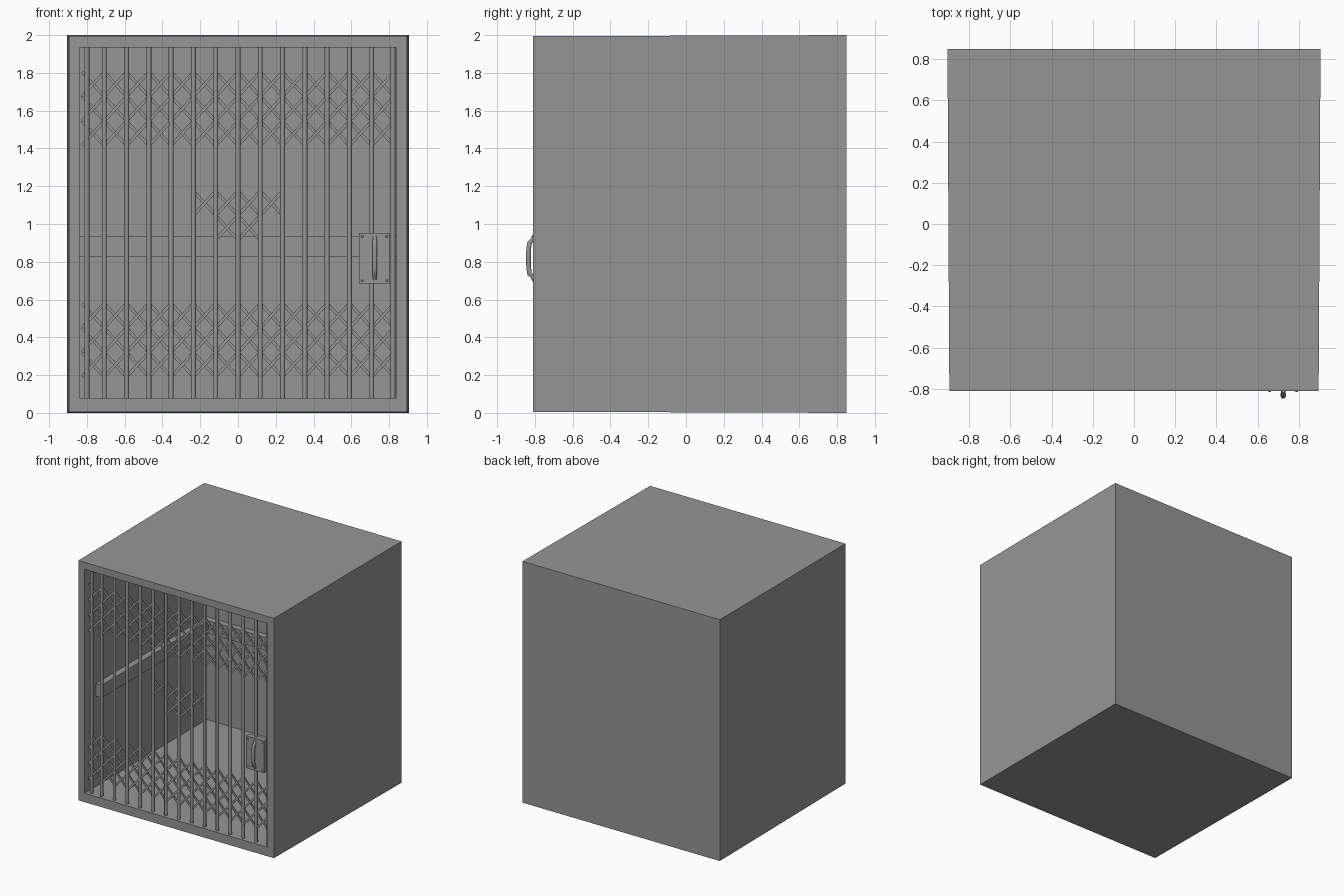
import bpy, bmesh, math
from mathutils import Vector

if "Cube" in bpy.data.objects:
    bpy.data.objects.remove(bpy.data.objects["Cube"])

grey = bpy.data.materials.new("plain grey")
grey.use_nodes = True
COLOUR = (0.305, 0.305, 0.305, 1)
grey.diffuse_color = COLOUR
grey.node_tree.nodes["Principled BSDF"].inputs["Base Color"].default_value = COLOUR


def finish(bm, name, smooth=False):
    bmesh.ops.recalc_face_normals(bm, faces=bm.faces)
    mesh = bpy.data.meshes.new(name)
    bm.to_mesh(mesh)
    bm.free()
    ob = bpy.data.objects.new(name, mesh)
    bpy.context.collection.objects.link(ob)
    mesh.materials.append(grey)
    if smooth:
        bpy.context.view_layer.objects.active = ob
        ob.select_set(True)
        bpy.ops.object.shade_smooth_by_angle(angle=math.radians(50))
        ob.select_set(False)
    return ob


def add_box(bm, lo, hi):
    lo, hi = Vector(lo), Vector(hi)
    verts = bmesh.ops.create_cube(bm, size=1)["verts"]
    for v in verts:
        v.co = (lo + hi) / 2 + v.co * (hi - lo)
    return verts


def add_strip(bm, a, b, width, thick):
    # flat bar between two points in a plane facing the front
    a, b = Vector(a), Vector(b)
    along = (b - a).normalized()
    side = along.cross(Vector((0, 1, 0)))
    for v in bmesh.ops.create_cube(bm, size=1)["verts"]:
        x, y, z = v.co
        v.co = (a + b) / 2 + along * x * (b - a).length + side * z * width
        v.co.y += y * thick


# Car shell: slightly tapered box, hollowed through its front
bm = bmesh.new()
for v in add_box(bm, (-0.905, -0.81, 0), (0.905, 0.85, 2)):
    if v.co.y < 0:
        v.co.x *= 0.99
        v.co.z = 1 + (v.co.z - 1) * 0.994
bm.faces.ensure_lookup_table()
front = min(bm.faces, key=lambda f: f.calc_center_median().y)
bmesh.ops.inset_region(bm, faces=[front], thickness=0.06)
for v in front.verts:
    v.co.x = math.copysign(0.84, v.co.x)
    v.co.z = 1.935 if v.co.z > 1 else 0.08
ext = bmesh.ops.extrude_discrete_faces(bm, faces=[front])["faces"][0]
for v in ext.verts:
    v.co.y = 0.79
finish(bm, "car_shell")

# Handrail round the three inner walls
bm = bmesh.new()
for s in (-1, 1):
    add_box(bm, (min(s * 0.84, s * 0.787), -0.66, 0.827),
            (max(s * 0.84, s * 0.787), 0.79, 0.933))
add_box(bm, (-0.787, 0.737, 0.827), (0.787, 0.79, 0.933))
finish(bm, "handrail")

# Gate uprights
STEP, GATE_Y = 0.118, -0.775
bm = bmesh.new()
for x in [-0.8] + [i * STEP for i in range(-6, 7)] + [0.82]:
    bars = bmesh.ops.create_cone(bm, cap_ends=True, segments=12, radius1=0.013,
                                 radius2=0.013, depth=1.855)["verts"]
    bmesh.ops.translate(bm, verts=bars, vec=(x, GATE_Y, 1.0075))
finish(bm, "gate_uprights", True)

# Folding lattice: rows of crossed strips behind the uprights
ROW = 0.13
bm = bmesh.new()


def lattice_row(z, first, last):
    for i in range(first, last):
        x0, x1 = i * STEP, (i + 1) * STEP
        add_strip(bm, (x0, GATE_Y, z), (x1, GATE_Y, z + ROW), 0.016, 0.008)
        add_strip(bm, (x0, GATE_Y + 0.008, z + ROW), (x1, GATE_Y + 0.008, z), 0.016, 0.008)


for base in (0.19, 1.415):
    for r in range(3):
        lattice_row(base + r * ROW, -7, 7)
lattice_row(1.045, -2, 2)
lattice_row(0.915, -1, 1)
finish(bm, "gate_lattice")

# Lock plate with corner screws
bm = bmesh.new()
add_box(bm, (0.64, -0.81, 0.685), (0.805, -0.765, 0.953))
finish(bm, "lock_plate")
bm = bmesh.new()
for x in (0.658, 0.788):
    for z in (0.703, 0.935):
        screw = bmesh.ops.create_uvsphere(bm, u_segments=10, v_segments=6, radius=0.007)["verts"]
        for v in screw:
            v.co.y *= 0.7
        bmesh.ops.translate(bm, verts=screw, vec=(x, -0.81, z))
finish(bm, "plate_screws", True)

# Pull handle: bowed grip with flattened feet
curve = bpy.data.curves.new("pull_handle", "CURVE")
curve.dimensions = "3D"
curve.bevel_depth = 0.012
curve.bevel_resolution = 3
spline = curve.splines.new("POLY")
path = [(-0.808, 0.705), (-0.812, 0.72), (-0.828, 0.735), (-0.833, 0.77), (-0.834, 0.82),
        (-0.833, 0.87), (-0.828, 0.9), (-0.812, 0.92), (-0.808, 0.935)]
spline.points.add(len(path) - 1)
for p, (y, z) in zip(spline.points, path):
    p.co = (0.724, y, z, 1)
    p.radius = 0.8 + 0.3 * min(1, abs(y + 0.808) / 0.02)
curve.use_fill_caps = True
curve.materials.append(grey)
handle = bpy.data.objects.new("pull_handle", curve)
bpy.context.collection.objects.link(handle)
